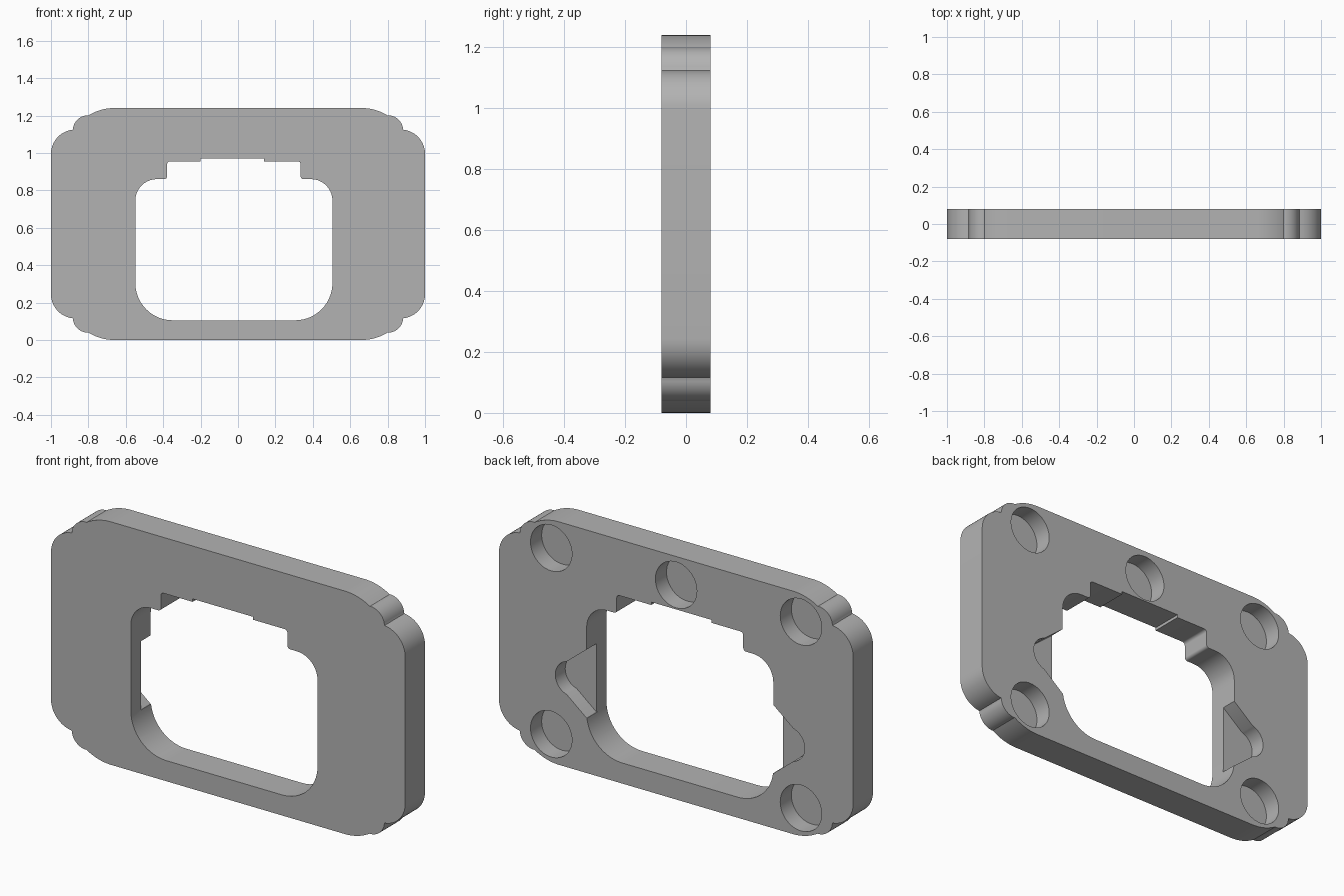
import bpy, bmesh, math

if "Cube" in bpy.data.objects:
    bpy.data.objects.remove(bpy.data.objects["Cube"], do_unlink=True)

HALF = 0.08          # half of the plate thickness
MID_Z = 0.62         # height of the plate centre
OPEN_X = -0.022      # centre of the window opening
OPEN_W = 0.527       # half width of the window opening

grey = bpy.data.materials.new("plain grey")
grey.use_nodes = True
colour = (0.45, 0.45, 0.45, 1)
grey.diffuse_color = colour
grey.node_tree.nodes["Principled BSDF"].inputs["Base Color"].default_value = colour


def arc(cx, cz, r, start, end, steps=10):
    angles = [math.radians(start + (end - start) * i / steps) for i in range(steps + 1)]
    return [(cx + r * math.cos(a), cz + r * math.sin(a)) for a in angles]


def prism(name, outline, y0, y1):
    """Extrude an x-z outline from y0 to y1."""
    bm = bmesh.new()
    face = bm.faces.new([bm.verts.new((x, y0, z)) for x, z in outline])
    grown = bmesh.ops.extrude_face_region(bm, geom=[face])["geom"]
    for v in grown:
        if isinstance(v, bmesh.types.BMVert):
            v.co.y = y1
    bmesh.ops.recalc_face_normals(bm, faces=bm.faces)
    mesh = bpy.data.meshes.new(name)
    bm.to_mesh(mesh)
    bm.free()
    mesh.materials.append(grey)
    obj = bpy.data.objects.new(name, mesh)
    bpy.context.collection.objects.link(obj)
    return obj


# Outer outline: one stepped corner of three arcs, mirrored to all four
corner = arc(0.87, 0.375, 0.13, 0, 84) + arc(0.802, 0.5, 0.081, 4, 88) \
    + arc(0.66, 0.355, 0.265, 58, 90)
half = corner + [(-x, z) for x, z in reversed(corner)]
outline = half + [(-x, -z) for x, z in half]
plate = prism("frame_plate", [(x, z + MID_Z) for x, z in outline], -HALF, HALF)

# Window opening with a stepped top edge
side = arc(0.327, 0.305, 0.2, -90, 0, 14) + arc(0.412, 0.745, 0.115, 0, 90) \
    + arc(0.372, 0.875, 0.015, 270, 180, 4) + arc(0.342, 0.94, 0.015, 0, 90, 4)
right = [(OPEN_X + x, z) for x, z in side]
left = [(OPEN_X - x, z) for x, z in reversed(side)]
step = [(0.14, 0.955), (0.14, 0.97), (-0.2, 0.97), (-0.2, 0.955)]
cutters = [prism("opening_cutter", right + step + left, -0.2, 0.2)]

# Blind round pockets in the back
for x, z in [(0.705, 1.095), (-0.705, 1.095), (0, 1.095), (0.705, 0.145), (-0.705, 0.145)]:
    circle = arc(x, z, 0.117, 0, 360, 48)[:-1]
    cutters.append(prism("pocket_cutter", circle, -0.01, 0.2))

# Half-depth keyhole notches beside the opening
for s in (1, -1):
    neck = [(-0.1, -0.175), (0, -0.175)] + arc(0.09, 0, 0.087, -75, 75, 20) \
        + [(0, 0.175), (-0.1, 0.175)]
    notch = [(OPEN_X + s * (OPEN_W + x), 0.455 + z) for x, z in neck]
    cutters.append(prism("notch_cutter", notch, 0, 0.2))

# Cut everything, keep only the finished plate
for c in cutters:
    c.hide_render = True
    mod = plate.modifiers.new(c.name, "BOOLEAN")
    mod.operation, mod.solver, mod.object = "DIFFERENCE", "EXACT", c
bpy.context.view_layer.update()
finished = bpy.data.meshes.new_from_object(plate.evaluated_get(bpy.context.evaluated_depsgraph_get()))
plate.modifiers.clear()
plate.data = finished
for c in cutters:
    bpy.data.objects.remove(c, do_unlink=True)

bpy.ops.object.select_all(action="DESELECT")
plate.select_set(True)
bpy.context.view_layer.objects.active = plate
bpy.ops.object.shade_smooth_by_angle(angle=math.radians(25))
